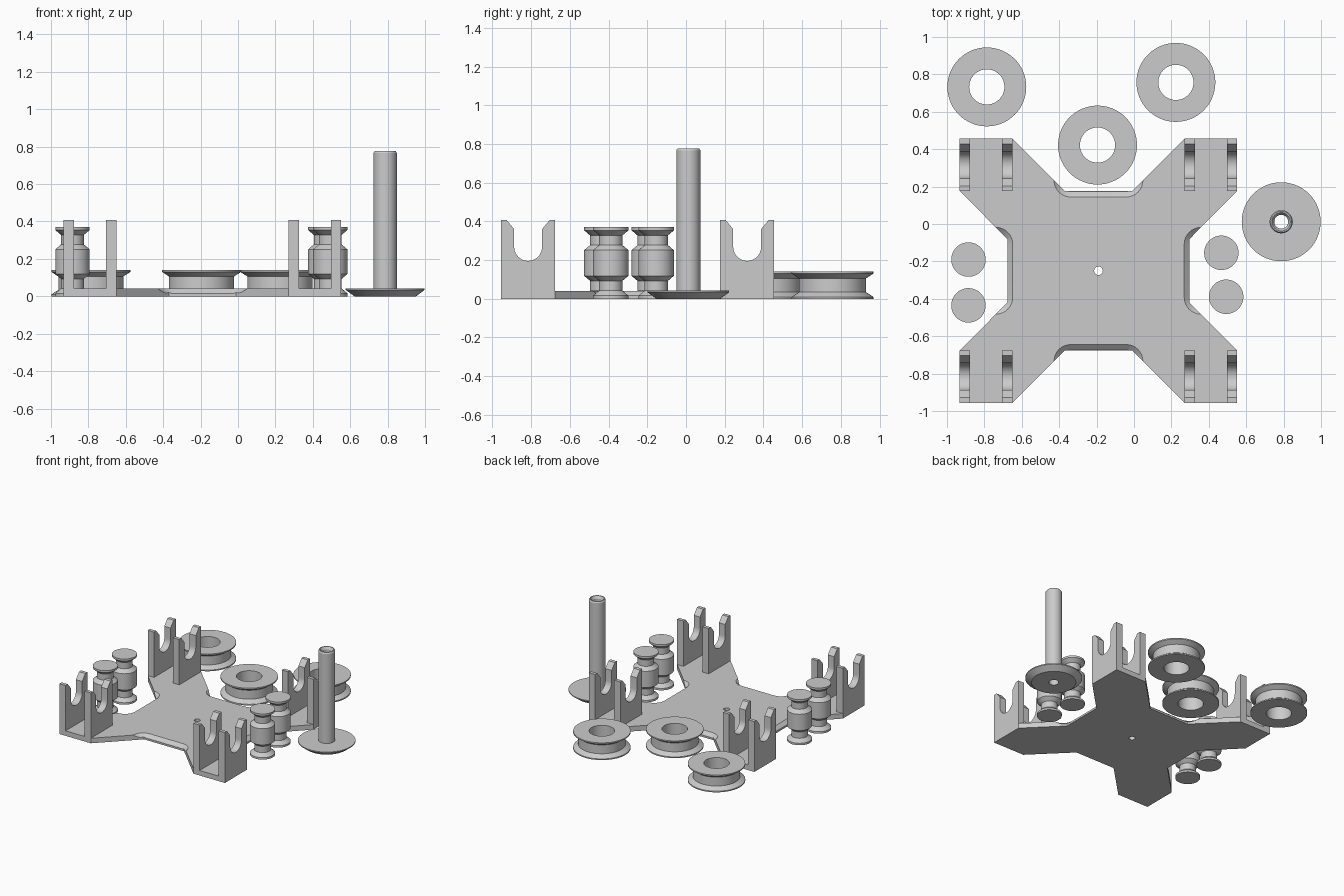
import bpy, bmesh, math
from mathutils import Vector

cube = bpy.data.objects.get("Cube")
if cube:
    bpy.data.objects.remove(cube)

GREY = (0.6, 0.6, 0.6, 1.0)
mat = bpy.data.materials.new("plain grey")
mat.use_nodes = True
mat.diffuse_color = GREY
mat.node_tree.nodes["Principled BSDF"].inputs["Base Color"].default_value = GREY


def finish(bm, name, loc=(0, 0, 0)):
    bmesh.ops.recalc_face_normals(bm, faces=bm.faces)
    mesh = bpy.data.meshes.new(name)
    bm.to_mesh(mesh)
    bm.free()
    mesh.materials.append(mat)
    ob = bpy.data.objects.new(name, mesh)
    ob.location = loc
    bpy.context.collection.objects.link(ob)
    return ob


def smooth(ob):
    bpy.ops.object.select_all(action='DESELECT')
    ob.select_set(True)
    bpy.context.view_layer.objects.active = ob
    bpy.ops.object.shade_smooth_by_angle(angle=math.radians(25))


def loft(bottom, top):
    """Solid between two matching loops of 3D points."""
    bm = bmesh.new()
    a = [bm.verts.new(p) for p in bottom]
    b = [bm.verts.new(p) for p in top]
    bm.faces.new(a)
    bm.faces.new(b)
    for i in range(len(a)):
        j = (i + 1) % len(a)
        bm.faces.new((a[i], a[j], b[j], b[i]))
    return bm


def lathe(name, profile, loc, closed=False, steps=64):
    """Spin a (radius, height) profile about the vertical axis."""
    bm = bmesh.new()
    vs = [bm.verts.new((r, 0, z)) for r, z in profile]
    pairs = list(zip(vs, vs[1:])) + ([(vs[-1], vs[0])] if closed else [])
    edges = [bm.edges.new(p) for p in pairs]
    bmesh.ops.spin(bm, geom=vs + edges, cent=(0, 0, 0), axis=(0, 0, 1),
                   angle=math.tau, steps=steps)
    bmesh.ops.remove_doubles(bm, verts=bm.verts, dist=1e-5)
    ob = finish(bm, name, (*loc, 0))
    smooth(ob)
    return ob


def cut(ob, cutter):
    cutter.hide_render = True
    mod = ob.modifiers.new("cut", 'BOOLEAN')
    mod.operation = 'DIFFERENCE'
    mod.solver = 'EXACT'
    mod.object = cutter
    bpy.context.view_layer.objects.active = ob
    bpy.ops.object.modifier_apply(modifier=mod.name)
    bpy.data.objects.remove(cutter)


# Cross-shaped base plate
CX, CY = -0.19, -0.25
W, H, T = 0.742, 0.706, 0.041
quarter = [(0.487, 0.17), (W, 0.426), (W, H), (0.46, H), (0.18, 0.426)]
outline = []
for sx, sy in ((1, 1), (-1, 1), (-1, -1), (1, -1)):
    pts = [(sx * x, sy * y) for x, y in quarter]
    outline += pts if sx * sy > 0 else pts[::-1]
plate = finish(loft([(x, y, 0) for x, y in outline],
                    [(x, y, T) for x, y in outline]), "base_plate", (CX, CY, 0))


# Sloped, round-cornered recess along each inner edge of the plate
def recess_loop(half, near, far, r, z, angle):
    pts = [(half, far), (-half, far)]
    for cx, start in ((-half + r, math.pi), (half - r, 1.5 * math.pi)):
        for i in range(9):
            a = start + i * math.pi / 16
            pts.append((cx + r * math.cos(a), near + r + r * math.sin(a)))
    c, s = math.cos(angle), math.sin(angle)
    return [(x * c - y * s, x * s + y * c, z) for x, y in pts]


for k in range(4):
    half, near = ((0.238, 0.394), (0.232, 0.458))[k % 2]
    ang = k * math.pi / 2
    low = recess_loop(half - 0.03, near + 0.03, 0.8, 0.06, T - 0.026, ang)
    high = recess_loop(half + 0.01, near - 0.01, 0.8, 0.1, T + 0.009, ang)
    cut(plate, finish(loft(low, high), "recess_cutter", (CX, CY, 0)))

hole = lathe("hole_cutter", [(0, -0.1), (0.023, -0.1), (0.023, 0.1), (0, 0.1)],
             (CX, CY), steps=24)
cut(plate, hole)
smooth(plate)

# Forked axle supports, a pair on each arm
D, TOP, SLOT = 0.14, 0.408, 0.072
side = [(D, 0), (D, TOP), (0.112, TOP), (SLOT, 0.36)]
arc = [(SLOT * math.cos(a), 0.268 - SLOT * math.sin(a))
       for a in (i * math.pi / 20 for i in range(21))]
fork = side + arc + [(-y, z) for y, z in side[::-1]]
for sx in (-1, 1):
    for sy in (-1, 1):
        for label, inner in (("outer", W - 0.056), ("inner", 0.46)):
            xa, xb = sx * inner, sx * (inner + 0.056)
            ob = finish(loft([(xa, y, z) for y, z in fork],
                             [(xb, y, z) for y, z in fork]),
                        f"axle_fork_{label}", (CX, CY + sy * (H - D), 0))
            smooth(ob)

# Grooved ring pulleys
ring = [(0.094, 0), (0.211, 0), (0.211, 0.01), (0.174, 0.034),
        (0.174, 0.106), (0.211, 0.13), (0.211, 0.14), (0.094, 0.14)]
for loc in ((-0.787, 0.733), (0.224, 0.757), (-0.195, 0.422)):
    lathe("pulley_ring", ring, loc, closed=True)

# Waisted rollers
R, N = 0.092, 0.061
lower = [(0, 0), (R, 0), (R, 0.016), (N, 0.042), (N, 0.093), (R, 0.119)]
roller = lower + [(r, 0.37 - z) for r, z in lower[::-1]]
for loc in ((-0.885, -0.19), (-0.885, -0.435), (0.467, -0.154), (0.493, -0.389)):
    lathe("roller", roller, loc)

# Hollow post standing on a flanged disc
post = [(0.037, 0), (0.165, 0), (0.211, 0.034), (0.211, 0.042), (0.062, 0.042),
        (0.062, 0.767), (0.056, 0.777), (0.049, 0.777), (0.037, 0.757)]
lathe("post_with_disc", post, (0.787, 0.012), closed=True)
